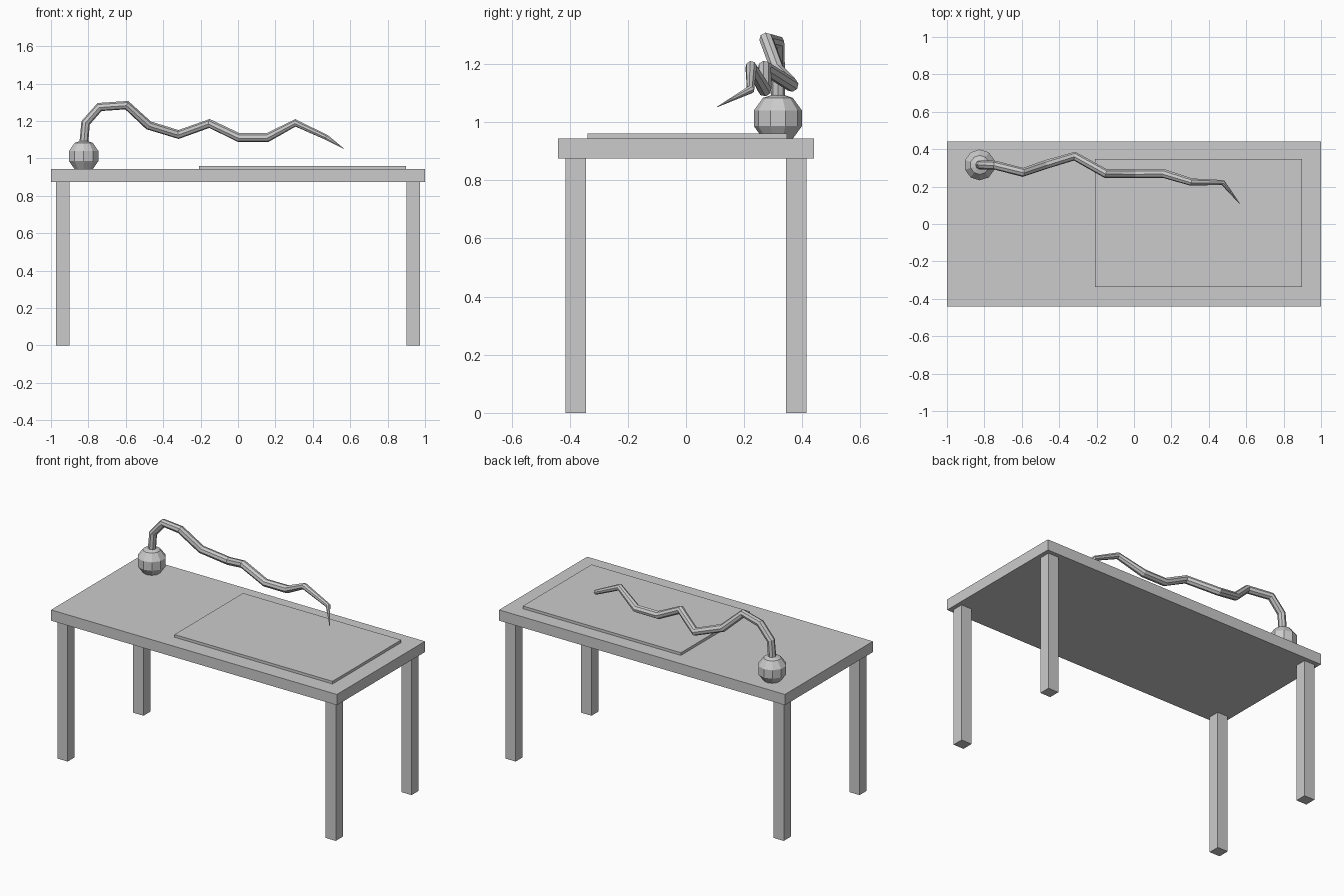
import bpy
from math import pi

if "Cube" in bpy.data.objects:
    bpy.data.objects.remove(bpy.data.objects["Cube"])


def box(name, lo, hi):
    centre = [(a + b) / 2 for a, b in zip(lo, hi)]
    bpy.ops.mesh.primitive_cube_add(size=1, location=centre)
    ob = bpy.context.object
    ob.name = name
    ob.scale = [b - a for a, b in zip(lo, hi)]
    return ob


# Table
box("table_top", (-1, -0.44, 0.875), (1, 0.44, 0.943))
for side, sx in (("left", -1), ("right", 1)):
    for end, sy in (("front", -1), ("back", 1)):
        x, y = sx * 0.938, sy * 0.379
        box(f"{end}_{side}_leg", (x - 0.036, y - 0.035, 0), (x + 0.036, y + 0.035, 0.875))

# Thin mat lying on the table
box("desk_mat", (-0.208, -0.338, 0.943), (0.898, 0.348, 0.96))

# Low-poly ball that the arm grows from
bpy.ops.mesh.primitive_uv_sphere_add(segments=10, ring_count=5, radius=0.087,
                                     location=(-0.825, 0.316, 1.013))
bpy.context.object.name = "arm_base_ball"

# Crooked arm: x, y, z, radius at each joint, tapering to a point
path = [
    (-0.827, 0.316, 1.05, 0.024), (-0.815, 0.316, 1.19, 0.024),
    (-0.74, 0.314, 1.275, 0.024), (-0.595, 0.276, 1.285, 0.024),
    (-0.478, 0.316, 1.177, 0.024), (-0.318, 0.363, 1.128, 0.024),
    (-0.152, 0.27, 1.187, 0.024), (0.003, 0.27, 1.112, 0.024),
    (0.158, 0.27, 1.112, 0.024), (0.307, 0.224, 1.19, 0.02),
    (0.475, 0.222, 1.112, 0.0145), (0.566, 0.107, 1.052, 0.001),
]
curve = bpy.data.curves.new("crooked_arm", "CURVE")
curve.dimensions = "3D"
curve.bevel_depth = 1
curve.bevel_resolution = 2
curve.use_fill_caps = True
spline = curve.splines.new("POLY")
spline.use_smooth = False
spline.points.add(len(path) - 1)
for point, (x, y, z, r) in zip(spline.points, path):
    point.co = (x, y, z, 1)
    point.radius = r
arm = bpy.data.objects.new("crooked_arm", curve)
bpy.context.collection.objects.link(arm)
